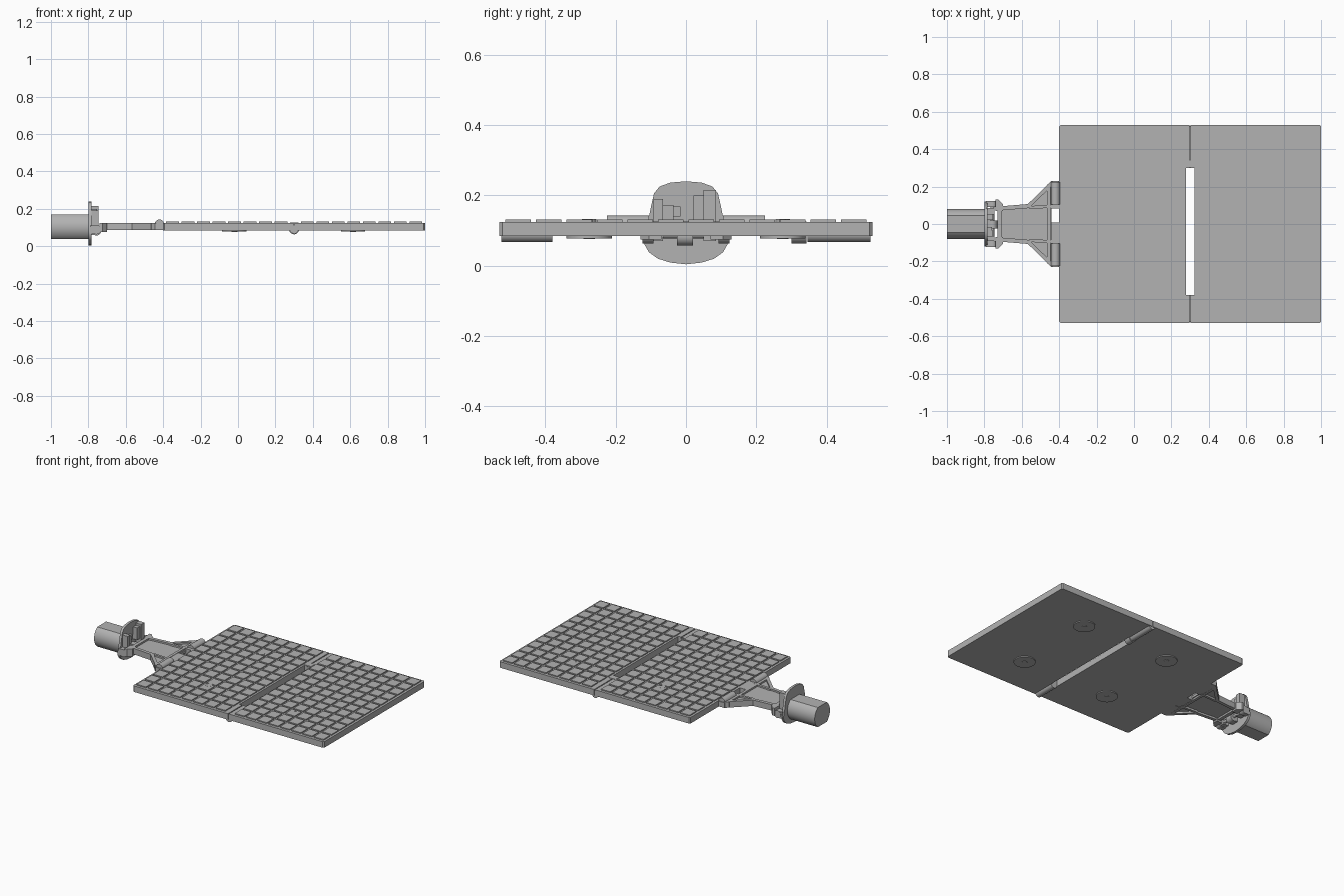
import bpy, bmesh, math
from mathutils import Matrix, Vector

cube = bpy.data.objects.get("Cube")
if cube:
    bpy.data.objects.remove(cube, do_unlink=True)

grey = bpy.data.materials.new("plain grey")
grey.use_nodes = True
colour = (0.45, 0.45, 0.45, 1)
grey.diffuse_color = colour
grey.node_tree.nodes["Principled BSDF"].inputs["Base Color"].default_value = colour


def finish(name, bm, smooth=False):
    bmesh.ops.recalc_face_normals(bm, faces=bm.faces)
    mesh = bpy.data.meshes.new(name)
    bm.to_mesh(mesh)
    bm.free()
    mesh.materials.append(grey)
    obj = bpy.data.objects.new(name, mesh)
    bpy.context.collection.objects.link(obj)
    if smooth:
        bpy.ops.object.select_all(action='DESELECT')
        obj.select_set(True)
        bpy.context.view_layer.objects.active = obj
        bpy.ops.object.shade_smooth_by_angle(angle=math.radians(35))
    return obj


def add_box(bm, x0, x1, y0, y1, z0, z1):
    m = Matrix.Translation(((x0 + x1) / 2, (y0 + y1) / 2, (z0 + z1) / 2))
    bmesh.ops.create_cube(bm, size=1, matrix=m @ Matrix.Diagonal((x1 - x0, y1 - y0, z1 - z0, 1)))


def box(name, *bounds):
    bm = bmesh.new()
    add_box(bm, *bounds)
    return finish(name, bm)


def prism(name, points, direction, smooth=False):
    bm = bmesh.new()
    face = bm.faces.new([bm.verts.new(p) for p in points])
    new = bmesh.ops.extrude_face_region(bm, geom=[face])["geom"]
    bmesh.ops.translate(bm, verts=[v for v in new if isinstance(v, bmesh.types.BMVert)], vec=direction)
    return finish(name, bm, smooth)


def plate(name, outline, z0, z1):
    return prism(name, [(x, y, z0) for x, y in outline], Vector((0, 0, z1 - z0)))


def cylinder(name, centre, r, depth, axis='Z', sides=32):
    rot = Matrix.Rotation(math.pi / 2, 4, 'X') if axis == 'Y' else Matrix.Identity(4)
    bm = bmesh.new()
    bmesh.ops.create_cone(bm, cap_ends=True, segments=sides, radius1=r, radius2=r,
                          depth=depth, matrix=Matrix.Translation(centre) @ rot)
    return finish(name, bm, True)


def barrel(name, x, z, r, y0, y1):
    return cylinder(name, (x, (y0 + y1) / 2, z), r, y1 - y0, 'Y', 20)


def rib(name, a, b, width, z0, z1):
    a, b = Vector(a), Vector(b)
    d = (b - a).normalized() * width / 2
    n = Vector((-d.y, d.x))
    return plate(name, [a - n, b - n, b + n, a + n], z0, z1)


# Two panels with chamfered corners and a notch along the shared edge
W, c = 0.53, 0.008
for name, outer, inner, notch in (("inner_panel", -0.40, 0.297, 0.278),
                                  ("outer_panel", 1.0, 0.303, 0.323)):
    s = 1 if inner > outer else -1
    plate(name, [(outer, -W + c), (outer + s * c, -W), (inner, -W), (inner, -0.38),
                 (notch, -0.38), (notch, 0.30), (inner, 0.30), (inner, W),
                 (outer + s * c, W), (outer, W - c)], 0.084, 0.124)

# Raised cells in a regular grid
ROWS, COLS, GAP = 12, 8, 0.014
for name, x0, x1 in (("inner_cells", -0.392, 0.272), ("outer_cells", 0.329, 0.992)):
    bm = bmesh.new()
    px, py = (x1 - x0) / COLS, 1.04 / ROWS
    for i in range(COLS):
        for j in range(ROWS):
            x, y = x0 + i * px, -0.52 + j * py
            add_box(bm, x + GAP / 2, x + px - GAP / 2, y + GAP / 2, y + py - GAP / 2, 0.122, 0.131)
    finish(name, bm)

# Mounting pads below and fastener heads above
for x, r in ((-0.02, 0.02), (0.615, 0.009)):
    for y in (-0.275, 0.275):
        cylinder("mounting_pad", (x, y, 0.082), 0.065, 0.008)
        cylinder("pad_bolt", (x, y, 0.0785), 0.016, 0.006, sides=16)
        cylinder("fastener_head", (x, y, 0.128), r, 0.008, sides=16)

# Hinge joining the panels
barrel("panel_hinge_front", 0.30, 0.090, 0.023, -0.525, -0.38)
barrel("panel_hinge_back", 0.30, 0.090, 0.023, 0.345, 0.525)
barrel("panel_hinge_knuckle", 0.30, 0.090, 0.027, 0.30, 0.343)
box("panel_hinge_block", 0.277, 0.324, 0.302, 0.342, 0.09, 0.126)

# Yoke: thin web stiffened by a rim of ribs
web = [(-0.72, 0.09), (-0.56, 0.095), (-0.44, 0.225)]
plate("yoke_web", web + [(x, -y) for x, y in reversed(web)], 0.098, 0.114)
for s in (-1, 1):
    rib("yoke_side_rib", (-0.73, s * 0.082), (-0.55, s * 0.097), 0.022, 0.086, 0.125)
    rib("yoke_brace", (-0.565, s * 0.095), (-0.435, s * 0.222), 0.02, 0.086, 0.125)
    rib("yoke_inner_rib", (-0.56, s * 0.088), (-0.44, s * 0.095), 0.016, 0.086, 0.125)
    plate("yoke_fork", [(-0.74, s * 0.07), (-0.70, s * 0.07), (-0.70, s * 0.105),
                        (-0.725, s * 0.13), (-0.74, s * 0.13)], 0.075, 0.125)
    barrel("yoke_hinge_barrel", -0.42, 0.118, 0.025, *sorted((s * 0.105, s * 0.225)))
    box("yoke_hinge_lug", -0.445, -0.395, *sorted((s * 0.105, s * 0.23)), 0.086, 0.12)
    barrel("fork_knuckle", -0.757, 0.088, 0.025, *sorted((s * 0.092, s * 0.124)))
rib("yoke_root_rib", (-0.718, -0.09), (-0.718, 0.09), 0.022, 0.086, 0.125)
rib("yoke_tip_rib", (-0.455, -0.21), (-0.455, 0.21), 0.018, 0.086, 0.125)
box("yoke_centre_lug", -0.445, -0.395, -0.105, 0.008, 0.088, 0.124)
box("yoke_side_lug", -0.445, -0.395, 0.082, 0.105, 0.088, 0.124)
barrel("centre_knuckle", -0.757, 0.083, 0.026, -0.025, 0.02)
barrel("hinge_pin", -0.757, 0.088, 0.01, -0.12, 0.12)

# Flange plate between the bracket and the motor
half = [(0, 0.24), (0.045, 0.236), (0.075, 0.225), (0.091, 0.205), (0.1, 0.165), (0.108, 0.125),
        (0.12, 0.08), (0.118, 0.06), (0.105, 0.038), (0.08, 0.02), (0.045, 0.009), (0, 0.004)]
full = half + [(-y, z) for y, z in half[-2:0:-1]]
prism("flange", [(-0.80, y, z) for y, z in full], Vector((0.016, 0, 0)), True)

# Bracket posts and lugs on the flange
for y0, y1, z0, z1, x1 in ((-0.092, -0.065, 0.07, 0.19, -0.745), (-0.065, -0.035, 0.12, 0.172, -0.755),
                           (-0.035, -0.015, 0.14, 0.168, -0.76), (0.022, 0.05, 0.12, 0.2, -0.755),
                           (0.05, 0.085, 0.07, 0.215, -0.745), (-0.025, 0.02, 0.06, 0.105, -0.757),
                           (-0.122, -0.092, 0.065, 0.11, -0.757), (0.092, 0.122, 0.065, 0.11, -0.757)):
    box("bracket_lug", -0.79, x1, y0, y1, z0, z1)

# Motor housing: round body with flats on top and bottom
R, FLAT = 0.08, 0.065
ring = []
cut = math.asin(FLAT / R)
for k in range(17):
    ring.append(-cut + 2 * cut * k / 16)
ring += [a + math.pi for a in ring]
prism("motor_housing", [(-1.0, R * math.cos(a), 0.103 + R * math.sin(a)) for a in ring],
      Vector((0.205, 0, 0)), True)
